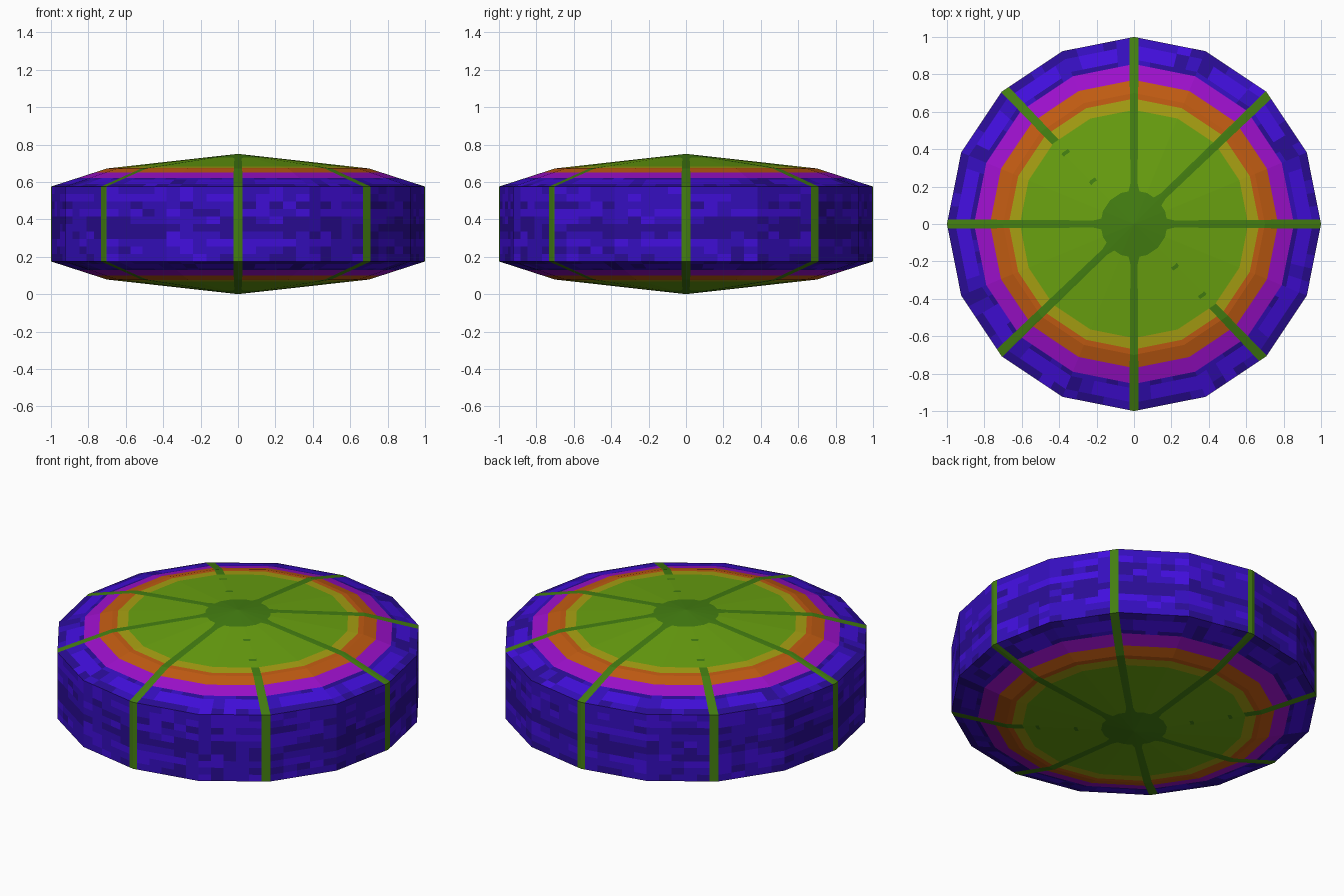
import bpy, bmesh, math, random

if "Cube" in bpy.data.objects:
    bpy.data.objects.remove(bpy.data.objects["Cube"])

random.seed(4)
SIDES = 16
MID_Z = 0.375


def lin(c):
    c /= 255
    return c / 12.92 if c <= 0.04045 else ((c + 0.055) / 1.055) ** 2.4


PALETTE = [
    ("leaf_green", (106, 162, 16)),
    ("dark_green", (68, 127, 17)),
    ("olive_yellow", (168, 160, 18)),
    ("orange", (194, 92, 18)),
    ("magenta", (158, 16, 205)),
    ("bright_blue", (66, 14, 222)),
    ("mid_blue", (53, 14, 190)),
    ("dark_blue", (42, 12, 150)),
]
GREEN, DARK_GREEN, YELLOW, ORANGE, MAGENTA, BRIGHT, MID, DARK = range(8)


def height(r):
    """Half height of the lens-shaped profile at radius r."""
    if r <= 0.7:
        return 0.375 - (0.375 - 0.297) * r / 0.7
    return 0.297 - (0.297 - 0.2) * (r - 0.7) / 0.3


def spoke_width(r, spoke, side):
    """Distance from a corner to the spoke edge; diagonal spokes sit slightly clockwise."""
    half = 0.018 + 0.007 * r
    if 0.1 < r < 0.2:
        half = 0.03
    shift = 0.021 * r if spoke % 2 else 0
    return max(half - side * shift, 0.002)


def fractions(i, r):
    """Positions of the column cuts along one side of the ring."""
    length = max(2 * r * math.sin(math.pi / SIDES), 0.001)
    if i % 2 == 0:
        a = min(spoke_width(r, i // 2, 1) / length, 0.9)
        return [0] + [a + (1 - a) * k / 5 for k in range(6)]
    b = min(spoke_width(r, (i + 1) // 2, -1) / length, 0.9)
    return [(1 - b) * k / 5 for k in range(6)] + [1]


def corner(i, r):
    a = 2 * math.pi * i / SIDES
    return r * math.cos(a), r * math.sin(a)


def ring_points(i, r, z):
    (ax, ay), (bx, by) = corner(i, r), corner(i + 1, r)
    return [(ax + (bx - ax) * t, ay + (by - ay) * t, z) for t in fractions(i, r)]


# chance of bright and dark dashes in each side row, bottom to top
SIDE_ROWS = [(0.1, 0.2), (0.1, 0.1), (0.5, 0.0), (0.1, 0.5), (0.0, 0.8),
             (0.1, 0.3), (0.6, 0.1), (0.1, 0.4), (0.6, 0.0), (0.3, 0.0)]


def dash(bright, dark):
    v = random.random()
    return BRIGHT if v < bright else DARK if v > 1 - dark else MID


def cap_colour(r, i, col, on_spoke, spoke):
    """Concentric bands crossed by spokes."""
    if r < 0.18:
        return DARK_GREEN
    if on_spoke:
        short = spoke in (3, 7)
        dot = 0.31 < r < 0.33 or 0.52 < r < 0.54
        if not short or r > 0.61 or dot:
            return DARK_GREEN
    for limit, colour in ((0.61, GREEN), (0.67, YELLOW), (0.77, ORANGE), (0.855, MAGENTA)):
        if r < limit:
            return colour
    if 0.88 < r < 0.955:
        return BRIGHT if 2 <= col <= 4 else dash(0.15, 0.3)
    return dash(0.05, 0.55)


bm = bmesh.new()


def band(r0, z0, r1, z1, colour):
    """One ring of cells between two profile points."""
    for i in range(SIDES):
        lo, hi = ring_points(i, r0, z0), ring_points(i, r1, z1)
        spoke = ((i + 1) // 2) % 8
        for c in range(6):
            on_spoke = c == (0 if i % 2 == 0 else 5)
            f = bm.faces.new([bm.verts.new(p) for p in (lo[c], lo[c + 1], hi[c + 1], hi[c])])
            f.material_index = colour(i, c, on_spoke, spoke)


# top and bottom caps
RADII = [0, 0.18, 0.22, 0.31, 0.33, 0.52, 0.54, 0.61, 0.67, 0.7, 0.77, 0.855, 0.88, 0.955, 1]
for s in (1, -1):
    for r0, r1 in zip(RADII, RADII[1:]):
        rm = (r0 + r1) / 2
        band(r0, MID_Z + s * height(r0), r1, MID_Z + s * height(r1),
             lambda i, c, on, sp: cap_colour(rm, i, c, on, sp))

# upright rim with streaks and vertical stripes
n = len(SIDE_ROWS)
for k, (bright, dark) in enumerate(SIDE_ROWS):
    band(1, 0.175 + 0.4 * k / n, 1, 0.175 + 0.4 * (k + 1) / n,
         lambda i, c, on, sp: DARK_GREEN if on else dash(bright, dark))

bmesh.ops.remove_doubles(bm, verts=bm.verts, dist=0.0002)
bmesh.ops.recalc_face_normals(bm, faces=bm.faces)
mesh = bpy.data.meshes.new("disc_body")
bm.to_mesh(mesh)
bm.free()
for name, rgb in PALETTE:
    m = bpy.data.materials.new(name)
    m.diffuse_color = (*[lin(c) for c in rgb], 1)
    m.use_nodes = True
    m.node_tree.nodes["Principled BSDF"].inputs["Base Color"].default_value = m.diffuse_color
    mesh.materials.append(m)
bpy.context.collection.objects.link(bpy.data.objects.new("disc_body", mesh))
